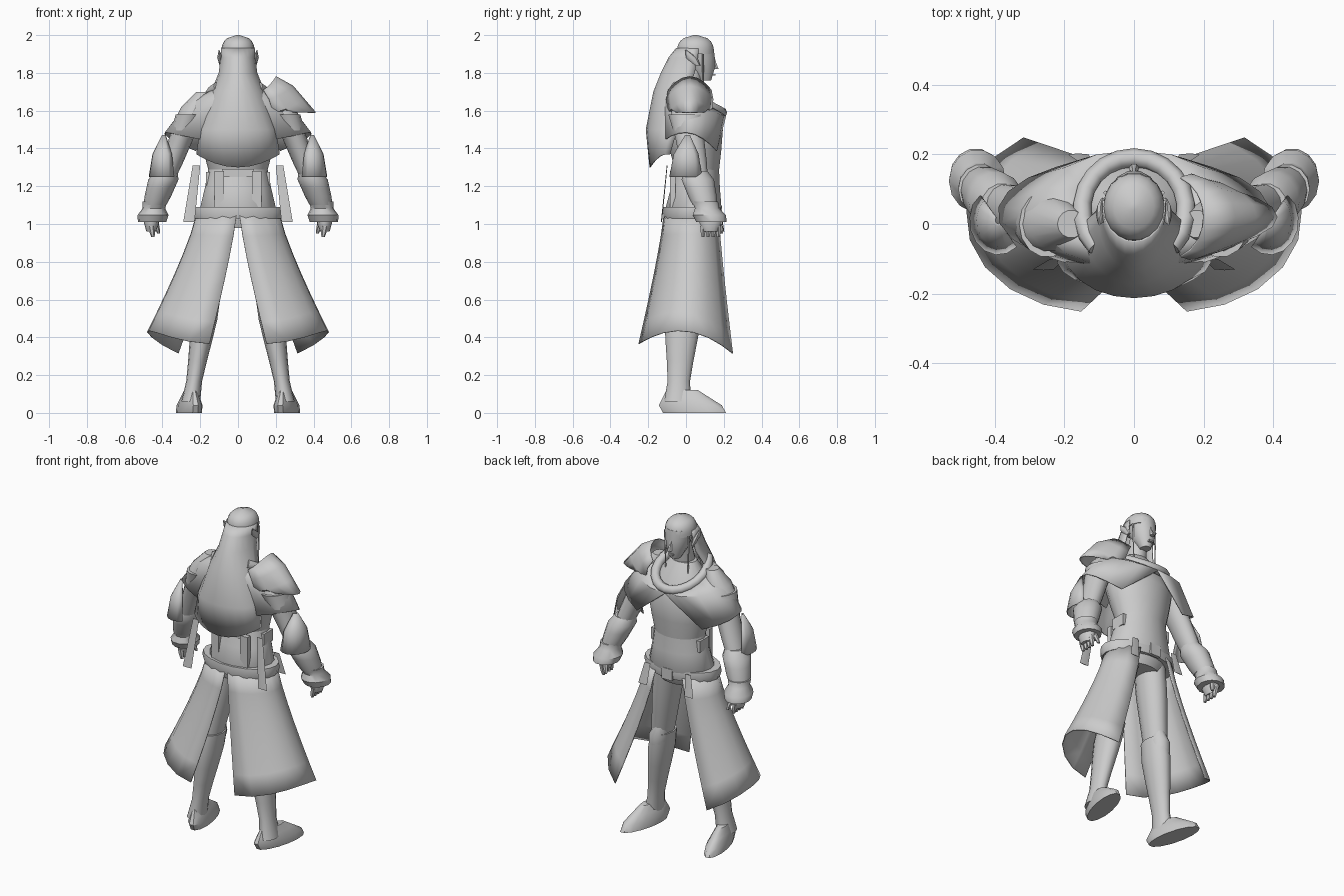
import bpy, bmesh
from math import sin, cos, sqrt, radians
from mathutils import Vector

cube = bpy.data.objects.get("Cube")
if cube:
    bpy.data.objects.remove(cube, do_unlink=True)

COLOUR = (0.6, 0.6, 0.6, 1)
grey = bpy.data.materials.new("plain_grey")
grey.use_nodes = True
grey.diffuse_color = COLOUR
grey.node_tree.nodes["Principled BSDF"].inputs["Base Color"].default_value = COLOUR
SIDES = {"left": 1, "right": -1}


def finish(name, bm, thickness=0):
    """Turn a bmesh into a smooth-shaded object with the shared material."""
    bmesh.ops.recalc_face_normals(bm, faces=bm.faces)
    mesh = bpy.data.meshes.new(name)
    bm.to_mesh(mesh)
    bm.free()
    mesh.materials.append(grey)
    obj = bpy.data.objects.new(name, mesh)
    bpy.context.collection.objects.link(obj)
    bpy.ops.object.select_all(action="DESELECT")
    obj.select_set(True)
    bpy.context.view_layer.objects.active = obj
    bpy.ops.object.shade_smooth_by_angle(angle=radians(40))
    if thickness:
        solid = obj.modifiers.new("thickness", "SOLIDIFY")
        solid.thickness = thickness
        solid.offset = 0


def bridge(bm, rows, closed):
    """Join neighbouring rows of vertices with quads."""
    for row, following in zip(rows, rows[1:]):
        pairs = list(zip(row, following))
        if closed:
            pairs.append(pairs[0])
        for (a, b), (c, d) in zip(pairs, pairs[1:]):
            bm.faces.new((a, c, d, b))


def arc(x, y, z, rx, ry, start, end, tilt=0.0, droop=0.0, steps=8):
    """Points along part of an ellipse, tilted to the front or drooping at front and back."""
    points = []
    for i in range(steps + 1):
        angle = radians(start + (end - start) * i / steps)
        s = sin(angle)
        points.append(Vector((x + rx * cos(angle), y + ry * s, z + tilt * s - droop * s * s)))
    return points


def limb(name, start, end, radii, depth=1.0, segments=14, skew=0.0, side=1):
    """Skin evenly spaced horizontal ellipses between two points."""
    start, end = Vector(start), Vector(end)
    bm = bmesh.new()
    rows = []
    for i, radius in enumerate(radii):
        centre = start.lerp(end, i / (len(radii) - 1))
        ring = arc(*centre, radius, radius * depth, 0, 360, steps=segments)[:-1]
        rows.append([bm.verts.new((side * (p.x + skew * (p.y - centre.y)), p.y, p.z))
                     for p in ring])
    bridge(bm, rows, True)
    bm.faces.new(rows[0])
    bm.faces.new(rows[-1])
    finish(name, bm)


def sheet(name, rows, side=1):
    """Thin cloth or plate through rows of points."""
    bm = bmesh.new()
    grid = [[bm.verts.new((side * p.x, p.y, p.z)) for p in row] for row in rows]
    bridge(bm, grid, False)
    finish(name, bm, thickness=0.006)


def block(name, centre, size):
    bm = bmesh.new()
    bmesh.ops.create_cube(bm, size=1)
    bmesh.ops.scale(bm, vec=size, verts=bm.verts)
    bmesh.ops.translate(bm, vec=centre, verts=bm.verts)
    finish(name, bm)


def pair(build, name, *shape, **options):
    """Build the same part on both sides."""
    for label, side in SIDES.items():
        build(label + "_" + name, *shape, side=side, **options)


# Torso, neck and head
limb("hips", (0, .03, .98), (0, .06, 1.3), (.14, .2, .175, .155), depth=.75, segments=18)
limb("chest", (0, .06, 1.28), (0, .02, 1.72), (.155, .185, .21, .17, .08), depth=.75, segments=18)
limb("neck", (0, .01, 1.7), (0, .04, 1.84), (.06, .05), depth=1.1)
limb("head", (0, .1, 1.76), (0, .055, 1.94), (.03, .06, .075, .082), depth=1.13)

# Face details
limb("nose", (0, .16, 1.82), (0, .145, 1.88), (.015, .01, .008), segments=6)
block("brow", (0, .135, 1.88), (.06, .02, .01))
block("lips", (0, .145, 1.79), (.03, .02, .01))
pair(limb, "ear", (.09, .06, 1.84), (.1, 0, 1.92), (.008, .015, .002), depth=2, segments=8)

# Hair cap, long swept-back hair and front strands
dome = [.088 * sqrt(1.01 - (i / 6) ** 3) for i in range(7)]
limb("hair_cap", (0, .05, 1.9), (0, .05, 2), dome, depth=1.12, segments=18)
sheet("long_hair", [
    arc(0, y, z, rx, ry, -190, 10, droop=lift, steps=12) for y, z, rx, ry, lift in (
        (.05, 1.93, .088, .1, 0), (.04, 1.88, .09, .13, 0), (.02, 1.8, .1, .15, 0),
        (-.02, 1.7, .14, .15, 0), (-.07, 1.5, .2, .14, 0), (-.1, 1.37, .22, .09, .07))])
pair(limb, "hair_strand", (.083, .09, 1.9), (.077, .09, 1.67), (.006, .004), segments=4)

# Shoulder mantle, parted above two hanging corners at the chest
pair(sheet, "mantle", [
    arc(0, .05, 1.67, .15, .14, -100, 90, tilt=-.08),
    arc(0, .04, 1.62, .28, .17, -90, 90, tilt=-.05),
    arc(0, .03, 1.48, .39, .16, -75, 55, tilt=-.04, droop=.09)])

# Rolled cowl around the neck, open at the back
curve = bpy.data.curves.new("cowl_path", "CURVE")
curve.dimensions = "3D"
curve.bevel_depth = .028
curve.bevel_resolution = 2
curve.use_fill_caps = True
path = arc(0, .04, 1.67, .15, .15, -45, 225, tilt=-.08, steps=16)
spline = curve.splines.new("POLY")
spline.points.add(len(path) - 1)
for point, place in zip(spline.points, path):
    point.co = (*place, 1)
spline.use_smooth = True
curve.materials.append(grey)
bpy.context.collection.objects.link(bpy.data.objects.new("cowl", curve))

# Single pointed shoulder plate
sheet("shoulder_plate", [
    arc(.1, .02, z, rx, ry, -70, 70, droop=.08) for z, rx, ry in (
        (1.78, .1, .12), (1.73, .19, .13), (1.66, .25, .12))]
    + [arc(.1, .02, 1.59, .31, .09, -70, 70)])

# Arms with flared bracers, cuffs and pointed elbow guards
pair(limb, "shoulder", (.18, 0, 1.7), (.26, 0, 1.54), (.04, .08, .08))
pair(limb, "upper_arm", (.25, 0, 1.58), (.4, .06, 1.2), (.08, .065, .06, .05), depth=1.2)
pair(limb, "bracer", (.38, .05, 1.28), (.44, .1, 1.1), (.06, .08, .075, .07, .06), depth=1.1)
pair(limb, "cuff", (.44, .1, 1.12), (.455, .135, 1.01), (.065, .06, .082, .075), depth=1.1)
pair(sheet, "elbow_guard", [
    arc(.39, .01, z, r, r * 1.2, -130, 50) for z, r in ((1.47, .01), (1.37, .06), (1.25, .08))])

# Hands
pair(limb, "palm", (.455, .13, 1.05), (.46, .13, .96), (.035, .04, .025), depth=1.5)
for i, finger in enumerate(("little", "ring", "middle", "index")):
    y = .09 + i * .027
    pair(limb, finger + "_finger", (.46, y, .99), (.45, y, .93), (.017, .015, .009), segments=6)
pair(limb, "thumb", (.44, .17, 1.02), (.42, .19, .95), (.016, .015, .008), segments=6)

# Split coat skirt, flaring from the waist to a pointed hem
waist = arc(0, .035, 1.05, .22, .15, -88, 65)
hem = arc(.12, .02, .43, .36, .27, -85, 57, tilt=-.045, droop=.11)
skirt = []
for i in range(7):
    t = i / 6
    row = [top.lerp(low, t ** 1.2) for top, low in zip(waist, hem)]
    for p, top, low in zip(row, waist, hem):
        p.z = top.z + (low.z - top.z) * t
    skirt.append(row)
pair(sheet, "coat_skirt", skirt)

# Belt, buckle, pouches and back straps
limb("belt", (0, .03, 1.03), (0, .03, 1.09), (.235, .245, .24), depth=.63, segments=18)
block("buckle", (0, .18, 1.06), (.07, .02, .07))
block("back_strap_bar", (0, -.06, 1.27), (.17, .02, .04))
for label, side in SIDES.items():
    block(label + "_pouch", (side * .15, .06, 1.24), (.04, .09, .07))
    block(label + "_back_strap", (side * .1, -.07, 1.18), (.05, .03, .2))

# Loose hanging ribbons
pair(limb, "back_ribbon", (.22, -.1, 1.31), (.26, -.13, 1.01), (.02, .03), depth=.1, segments=4)
pair(limb, "front_ribbon", (.14, .18, 1.09), (.16, .2, .96), (.02, .03), depth=.1, segments=4)

# Legs, tall boots, knee plates and shoes
pair(limb, "leg", (.09, .03, 1.04), (.2, -.03, .4), (.08, .08, .07, .06, .05), depth=1.25)
pair(limb, "boot", (.16, -.01, .6), (.25, -.045, .06),
     (.065, .068, .06, .05, .042, .05), depth=1.45)
pair(limb, "knee_plate", (.15, .03, .66), (.18, .01, .5), (.03, .06, .055), depth=1.2)
pair(limb, "shoe", (.25, -.02, .12), (.26, .045, 0), (.03, .045, .06, .06), depth=2.85, skew=.2)
